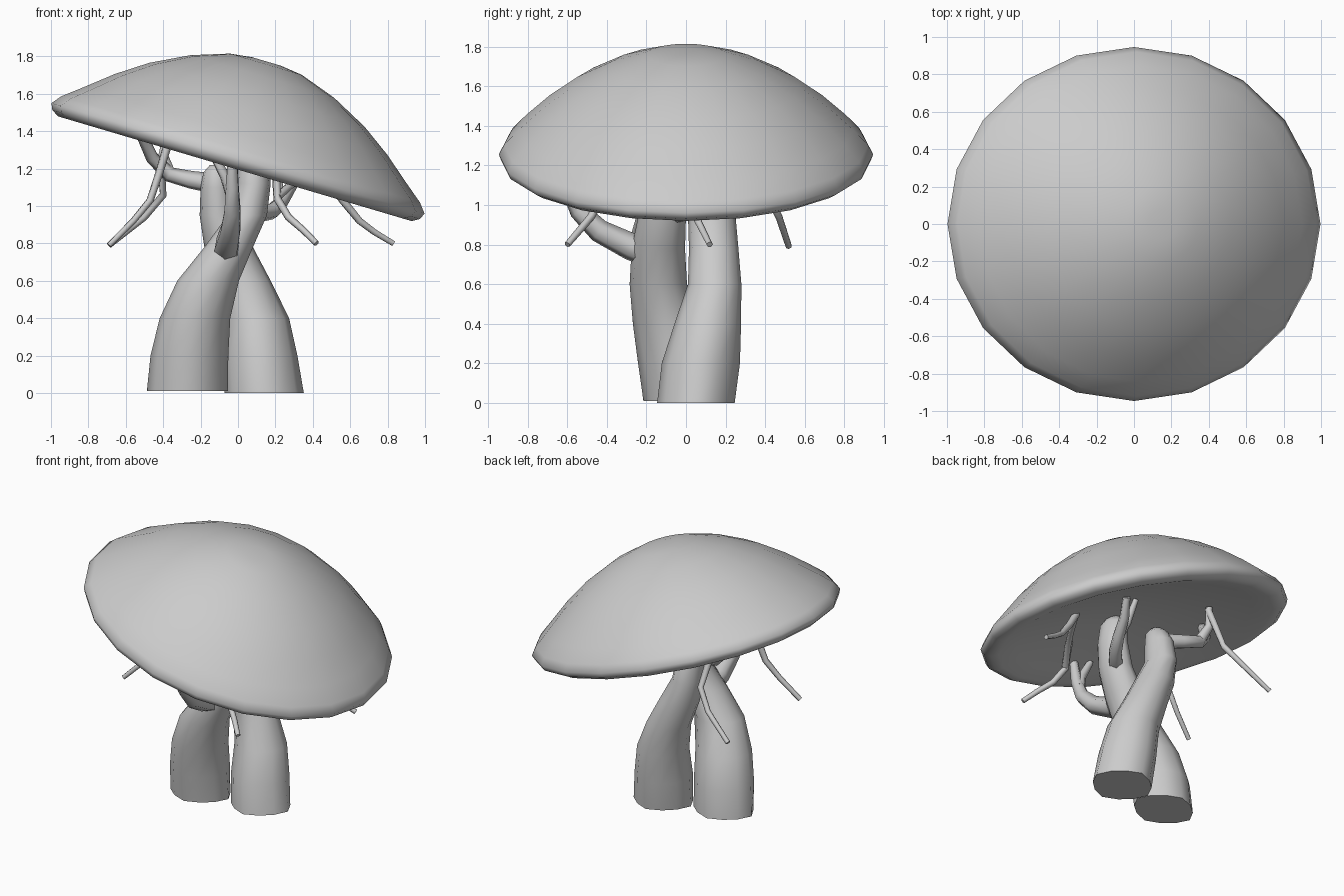
import bpy, bmesh, math
from mathutils import Vector, Matrix

if "Cube" in bpy.data.objects:
    bpy.data.objects.remove(bpy.data.objects["Cube"])


def loft(name, rings, matrix=None, sharp=65):
    """Skin equal-sized rings of points, cap both ends, shade smooth."""
    bm = bmesh.new()
    vr = [[bm.verts.new(p) for p in ring] for ring in rings]
    n = len(vr[0])
    for a, b in zip(vr, vr[1:]):
        for i in range(n):
            j = (i + 1) % n
            bm.faces.new((a[i], a[j], b[j], b[i]))
    bm.faces.new(vr[0][::-1])
    bm.faces.new(vr[-1])
    if matrix:
        bm.transform(matrix)
    bmesh.ops.recalc_face_normals(bm, faces=bm.faces)
    me = bpy.data.meshes.new(name)
    bm.to_mesh(me)
    bm.free()
    ob = bpy.data.objects.new(name, me)
    bpy.context.collection.objects.link(ob)
    bpy.ops.object.select_all(action='DESELECT')
    bpy.context.view_layer.objects.active = ob
    ob.select_set(True)
    bpy.ops.object.shade_smooth_by_angle(angle=math.radians(sharp))
    return ob


def angles(n, start=0.0):
    return [start + 2 * math.pi * i / n for i in range(n)]


def trunk(name, sections, phase):
    """Horizontal elliptical sections, gently lobed towards the foot."""
    rings = []
    for x, y, z, rx, ry in sections:
        lobe = 0.06 * max(0, 1 - z / 0.6)
        ring = []
        for a in angles(12):
            k = 1 + lobe * math.cos(4 * a + phase)
            ring.append((x + rx * k * math.cos(a), y + ry * k * math.sin(a), z))
        rings.append(ring)
    return loft(name, rings)


def tube(name, points, r0, r1, sides=6):
    """Tapered round tube along a path."""
    pts = [Vector(p) for p in points]
    rings, last, prev = [], len(pts) - 1, None
    for i, p in enumerate(pts):
        t = (pts[min(i + 1, last)] - pts[max(i - 1, 0)]).normalized()
        # carry the previous frame along so the tube does not twist
        u = prev - t * prev.dot(t) if prev else t.cross(Vector((0.3, 0.9, 0.1)))
        prev = u = u.normalized()
        v = t.cross(u)
        r = r0 + (r1 - r0) * i / last
        rings.append([p + r * (math.cos(a) * u + math.sin(a) * v) for a in angles(sides)])
    return loft(name, rings)


# Cap: low dome with a rolled rim and hollow underside, tilted down to the right;
# each profile point is (radius, height, width factor in y)
profile = [(.08, .075, .91), (.3, .06, .91), (.55, .025, .91), (.8, -.025, .91),
           (.93, -.055, .91), (.985, -.058, .91), (1.025, -.035, .91), (1.04, .0, .91),
           (1.0, .05, .92), (.9, .13, .94), (.76, .245, .95), (.6, .355, .96),
           (.4, .457, .97), (.2, .525, 1), (.08, .54, 1)]
tilt = Matrix.Translation((0, 0, 1.255)) @ Matrix.Rotation(math.radians(16.5), 4, 'Y')
loft("cap", [[(r * math.cos(a), w * r * math.sin(a), h) for a in angles(20)]
             for r, h, w in profile], tilt, 100)

# Two crossing trunks
trunk("front_trunk", [
    (-.27, -.03, .01, .205, .175), (-.26, -.05, .2, .2, .185), (-.23, -.09, .4, .185, .175),
    (-.16, -.14, .6, .165, .145), (-.05, -.14, .78, .13, .135), (.05, -.12, .95, .105, .12),
    (.085, -.11, 1.12, .09, .11), (.085, -.1, 1.25, .08, .1), (.085, -.1, 1.3, .05, .06)], 0.0)
trunk("back_trunk", [
    (.14, .05, 0, .2, .185), (.12, .075, .2, .19, .19), (.1, .11, .4, .17, .165),
    (.03, .145, .6, .145, .135), (-.05, .14, .78, .13, .125), (-.11, .13, .95, .095, .12),
    (-.115, .11, 1.1, .085, .105), (-.115, .09, 1.18, .07, .08), (-.115, .08, 1.22, .035, .04)], 0.0)

# Side branches from the trunks up to the cap
tube("front_branch", [(-.06, -.12, .74), (-.06, -.28, .79), (-.04, -.44, .87),
                      (-.03, -.54, .97), (-.03, -.6, 1.1), (-.03, -.63, 1.26)], .08, .028)
tube("front_branch_fork", [(-.03, -.57, 1.05), (-.07, -.6, 1.16), (-.14, -.6, 1.29)], .035, .022)
tube("left_branch", [(-.12, .12, 1.12), (-.25, .18, 1.14), (-.37, .21, 1.17),
                     (-.46, .16, 1.26), (-.53, .04, 1.41)], .055, .028)
tube("left_branch_fork", [(-.37, .21, 1.18), (-.4, .27, 1.27), (-.38, .29, 1.39)], .036, .022)
tube("right_branch", [(.1, -.06, .96), (.18, .03, .97), (.23, .12, 1.02),
                      (.28, .24, 1.1), (.33, .32, 1.19)], .05, .026)
tube("right_branch_fork", [(.23, .12, 1.02), (.22, .2, 1.1), (.21, .27, 1.24)], .03, .018)

# Hanging tendrils under the cap
tendrils = {
    "left_front": [(-.36, -.18, 1.38), (-.42, -.19, 1.18), (-.47, -.21, 1.03),
                   (-.56, -.24, .92), (-.69, -.28, .79)],
    "left_back": [(-.38, .28, 1.38), (-.41, .34, 1.2), (-.4, .41, 1.06),
                  (-.5, .47, .94), (-.69, .52, .79)],
    "right_front": [(.2, -.4, 1.23), (.21, -.43, 1.04), (.27, -.48, .94),
                    (.35, -.54, .87), (.42, -.6, .8)],
    "right_outer": [(.48, 0, 1.15), (.56, .03, 1.03), (.65, .06, .92),
                    (.73, .09, .86), (.83, .12, .8)],
    "right_link": [(.21, -.43, 1.05), (.29, -.31, 1.12), (.38, -.17, 1.13), (.48, 0, 1.14)],
}
for key, path in tendrils.items():
    tube(key + "_tendril", path, .024, .016)
